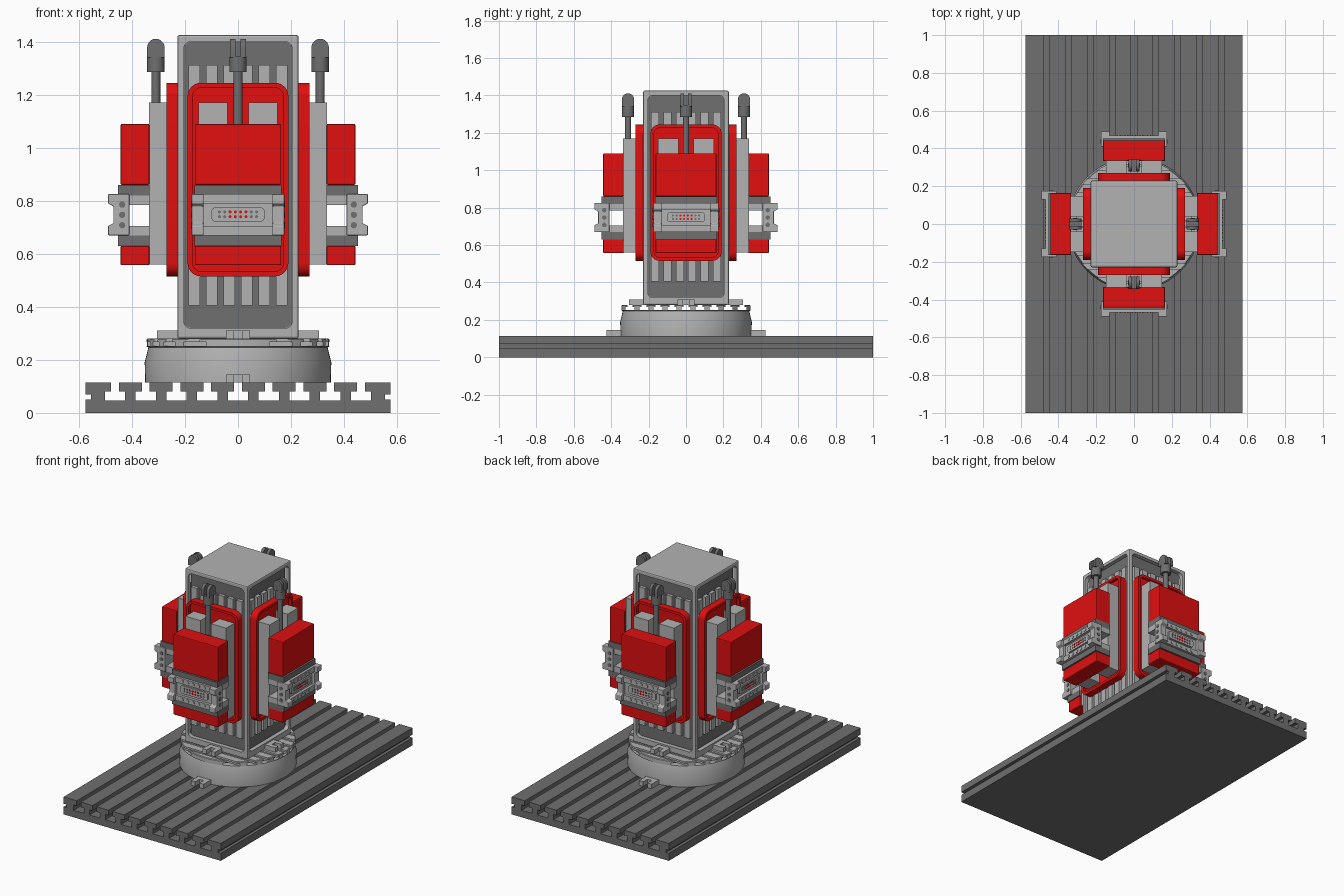
import bpy, bmesh, math
from mathutils import Matrix

if "Cube" in bpy.data.objects:
    bpy.data.objects.remove(bpy.data.objects["Cube"])


def material(name, col):
    m = bpy.data.materials.new(name)
    m.diffuse_color = (*col, 1)
    m.use_nodes = True
    m.node_tree.nodes["Principled BSDF"].inputs["Base Color"].default_value = m.diffuse_color
    return m


RED = material("red_paint", (0.75, 0.005, 0.005))
DARK = material("dark_grey", (0.16, 0.16, 0.16))
LIGHT = material("light_grey", (0.45, 0.45, 0.45))


def finish(name, bm, mat, smooth=False):
    bmesh.ops.recalc_face_normals(bm, faces=bm.faces)
    me = bpy.data.meshes.new(name)
    bm.to_mesh(me)
    bm.free()
    ob = bpy.data.objects.new(name, me)
    bpy.context.collection.objects.link(ob)
    me.materials.append(mat)
    if smooth:
        shade(ob)
    return ob


def activate(ob):
    bpy.ops.object.select_all(action='DESELECT')
    ob.select_set(True)
    bpy.context.view_layer.objects.active = ob


def shade(ob):
    activate(ob)
    bpy.ops.object.shade_smooth_by_angle(angle=math.radians(35))


def place(p, d, axis):
    return {'x': (d, p[0], p[1]), 'y': (p[0], d, p[1]), 'z': (p[0], p[1], d)}[axis]


def prism(name, outlines, lo, hi, axis, mat=LIGHT, smooth=False):
    """Extrude one or more outlines along an axis into one object."""
    bm = bmesh.new()
    for pts in outlines:
        a = [bm.verts.new(place(p, lo, axis)) for p in pts]
        b = [bm.verts.new(place(p, hi, axis)) for p in pts]
        bm.faces.new(a)
        bm.faces.new(b[::-1])
        n = len(pts)
        for i in range(n):
            bm.faces.new((a[i], a[(i + 1) % n], b[(i + 1) % n], b[i]))
    return finish(name, bm, mat, smooth)


def rect(a0, a1, b0, b1, r=0.0, seg=6):
    if r == 0:
        return [(a0, b0), (a1, b0), (a1, b1), (a0, b1)]
    pts = []
    for k, (cx, cy) in enumerate([(a1 - r, b1 - r), (a0 + r, b1 - r), (a0 + r, b0 + r), (a1 - r, b0 + r)]):
        for i in range(seg + 1):
            t = math.pi / 2 * (k + i / seg)
            pts.append((cx + r * math.cos(t), cy + r * math.sin(t)))
    return pts


def circle(cx, cy, r, n=16):
    return [(cx + r * math.cos(2 * math.pi * i / n), cy + r * math.sin(2 * math.pi * i / n)) for i in range(n)]


def cut(ob, cutters):
    for c in cutters:
        m = ob.modifiers.new("cut", 'BOOLEAN')
        m.operation, m.solver, m.object = 'DIFFERENCE', 'EXACT', c
        activate(ob)
        bpy.ops.object.modifier_apply(modifier=m.name)
        bpy.data.objects.remove(c)


def bevel(ob, w):
    m = ob.modifiers.new("bevel", 'BEVEL')
    m.width, m.segments = w, 2
    return ob


def spin_copies(obs, turns=(1, 2, 3)):
    for ob in obs:
        for k in turns:
            c = ob.copy()
            c.name = f"{ob.name}_{k + 1}"
            c.matrix_world = Matrix.Rotation(k * math.pi / 2, 4, 'Z')
            bpy.context.collection.objects.link(c)


# Slotted bed, one T-slot profile extruded along y
bed = [(-.575, 0), (.575, 0), (.575, .05), (.555, .05), (.555, .07), (.575, .07), (.575, .115)]
for i in range(4, -5, -1):
    bed += [(i * .116 + dx, z) for dx, z in [(.015, .115), (.015, .081), (.038, .081), (.038, .046),
                                             (-.038, .046), (-.038, .081), (-.015, .081), (-.015, .115)]]
bed += [(-.575, .115), (-.575, .07), (-.555, .07), (-.555, .05), (-.575, .05)]
prism("slotted_bed", [bed], -1, 1, 'y', DARK)

# Round turntable with T-slots along x
bm = bmesh.new()
profile = [(.35, .115), (.352, .19), (.338, .247), (.345, .25), (.345, .276), (.341, .28)]
rings = []
for r, z in profile:
    rings.append([bm.verts.new((x, y, z)) for x, y in circle(0, 0, r, 72)])
for a, b in zip(rings, rings[1:]):
    for i in range(72):
        bm.faces.new((a[i], a[(i + 1) % 72], b[(i + 1) % 72], b[i]))
bm.faces.new(rings[0])
bm.faces.new(rings[-1])
table = finish("turntable", bm, LIGHT)
slots = [[(i * .075 + dy, z) for dy, z in [(.013, .3), (.013, .268), (.024, .268), (.024, .252),
                                          (-.024, .252), (-.024, .268), (-.013, .268), (-.013, .3)]]
         for i in range(-4, 5)]
cut(table, [prism("slot_cutter", slots, -.5, .5, 'x')])
shade(table)


# U-shaped clamp lugs
def lug(name, y0, y1, z0):
    pts = [(-.045, y1), (-.045, y0), (-.016, y0), (-.016, y0 + .045),
           (.016, y0 + .045), (.016, y0), (.045, y0), (.045, y1)]
    return prism(name, [pts], z0, z0 + .03, 'z')


spin_copies([lug("bed_lug", -.425, -.335, .115)], (2,))
spin_copies([lug("column_lug", -.305, -.225, .28)])

# Column with a rounded pocket in each face
column = bevel(prism("column", [rect(-.229, .229, -.229, .229)], .28, 1.425, 'z'), .008)
activate(column)
bpy.ops.object.modifier_apply(modifier="bevel")
pockets = []
for k in range(4):
    p = prism("pocket_cutter", [rect(-.204, .204, .32, 1.4, .025)], -.3, -.2, 'y')
    p.data.transform(Matrix.Rotation(k * math.pi / 2, 4, 'Z'))
    pockets.append(p)
cut(column, pockets)

# One side of the column: everything here is repeated on all four sides
S = []
S.append(prism("pocket_floor", [rect(-.203, .203, .321, 1.399, .025)], -.203, -.199, 'y', DARK))
S.append(prism("column_ribs", [rect(c - .021, c + .021, .405, 1.312)
                               for c in [(i - 2.5) * .066 for i in range(6)]], -.225, -.201, 'y'))
# Red tray with raised rim
tray = prism("tray", [rect(-.19, .19, .515, 1.245, .05)], -.27, -.222, 'y', RED)
cut(tray, [prism("tray_cutter", [rect(-.172, .172, .533, 1.227, .036)], -.3, -.25, 'y', RED)])
shade(tray)
S.append(tray)
# Rails and red housings
S.append(prism("rails", [rect(s * .094 - .055, s * .094 + .055, .56, 1.17) for s in (-1, 1)], -.336, -.248, 'y'))
S.append(bevel(prism("upper_housing", [rect(-.163, .163, .86, 1.09)], -.443, -.334, 'y', RED), .005))
S.append(bevel(prism("lower_housing", [rect(-.163, .163, .557, .63)], -.443, -.334, 'y', RED), .005))
S.append(prism("dark_bands", [rect(-.165, .165, .82, .86), rect(-.165, .165, .63, .67)], -.452, -.334, 'y', DARK))
# Rod with forked rounded head
S.append(prism("rod", [circle(0, -.31, .017)], .88, 1.3, 'z', DARK, True))
S.append(prism("rod_collar", [circle(0, -.31, .033, 20)], 1.285, 1.345, 'z', DARK, True))
head = [(-.277, 1.34)] + [(-.31 + .033 * math.cos(t * math.pi / 10), 1.378 + .033 * math.sin(t * math.pi / 10))
                          for t in range(11)] + [(-.343, 1.34)]
for name, x in (("fork_left", -.03), ("fork_right", .01)):
    S.append(prism(name, [head], x, x + .02, 'x', DARK, True))
# Clamp: cross bars, face plate, stepped end brackets
S.append(prism("clamp_bars", [rect(-.165, .165, .785, .82), rect(-.165, .165, .67, .705)], -.445, -.334, 'y'))
S.append(prism("clamp_rims", [rect(-.14, .14, .79, .825), rect(-.14, .14, .67, .705)], -.468, -.412, 'y'))
S.append(prism("clamp_face", [rect(-.14, .14, .7, .795)], -.45, -.412, 'y'))
bracket = [(-.41, .67), (-.49, .67), (-.49, .705), (-.47, .715), (-.47, .78), (-.49, .79), (-.49, .825), (-.41, .825)]
for name, x in (("end_bracket_left", -.175), ("end_bracket_right", .13)):
    S.append(bevel(prism(name, [bracket], x, x + .045, 'x'), .003))
# Connector panel, pins and bolts
S.append(prism("connector_panel", [rect(-.1, .1, .722, .775, .015)], -.46, -.448, 'y', LIGHT, True))
pins = [(i - 3.5) * .02 for i in range(8)]
S.append(prism("grey_pins", [circle(x, z, .006, 8) for x in pins if abs(x) > .035 for z in (.74, .758)],
               -.463, -.458, 'y', DARK))
S.append(prism("red_pins", [circle(x, z, .006, 8) for x in pins if abs(x) < .035 for z in (.74, .758)],
               -.463, -.458, 'y', RED))
S.append(prism("rim_bolts", [circle((i - 2) * .04, z, .01, 12) for i in range(5) for z in (.688, .808)],
               -.472, -.466, 'y', LIGHT, True))
S.append(prism("bracket_bolts", [circle(-.437, z, .012, 12) for z in (.708, .747, .786)],
               -.178, .178, 'x', DARK, True))
spin_copies(S)
